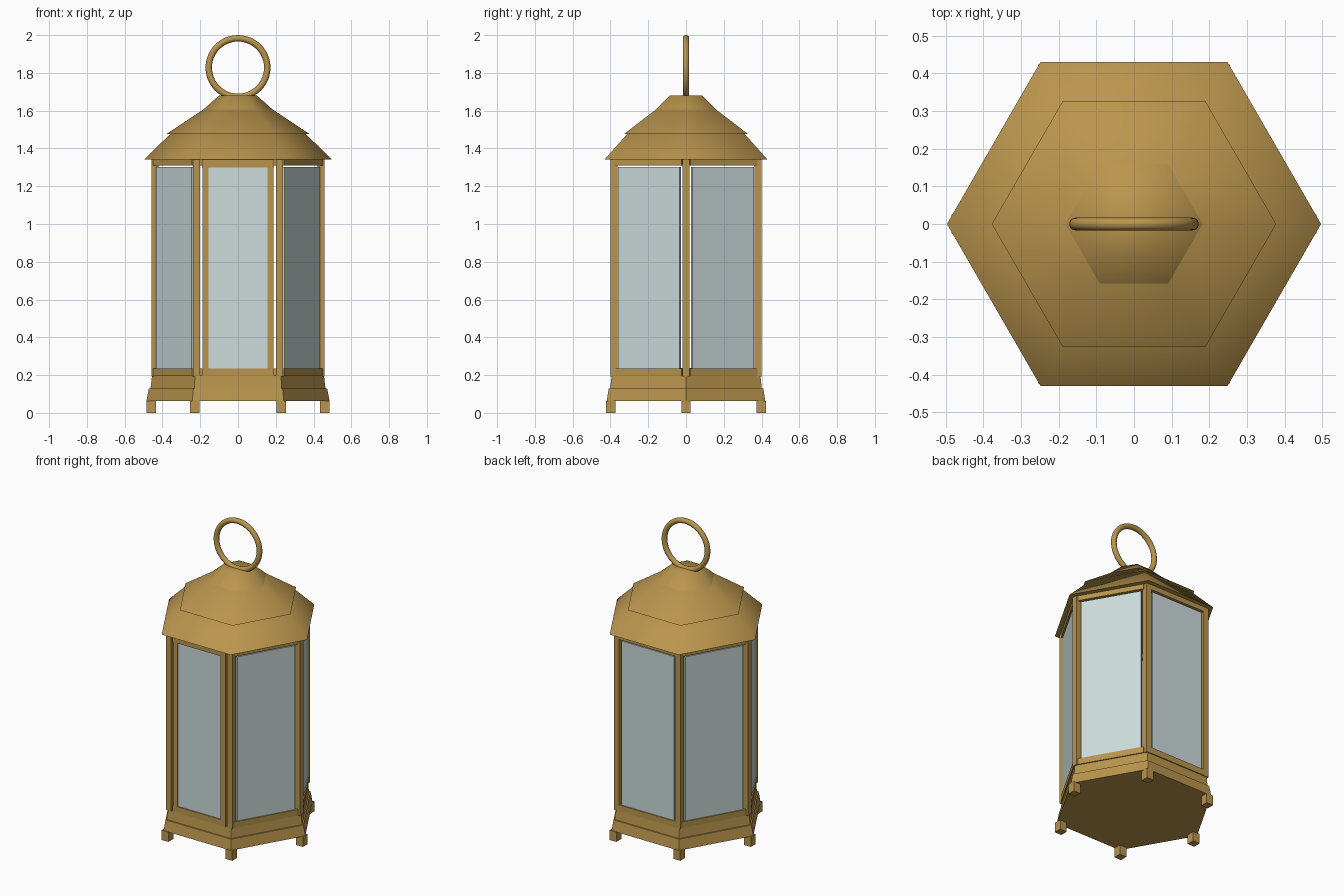
import bpy, bmesh, math
from mathutils import Matrix, Vector

default = bpy.data.objects.get("Cube")
if default:
    bpy.data.objects.remove(default)


def material(name, color, rough, metal):
    m = bpy.data.materials.new(name)
    m.use_nodes = True
    m.diffuse_color = color
    b = m.node_tree.nodes["Principled BSDF"]
    b.inputs["Base Color"].default_value = color
    b.inputs["Roughness"].default_value = rough
    b.inputs["Metallic"].default_value = metal
    return m


brass = material("aged brass", (0.49, 0.30, 0.075, 1), 0.5, 0)
glass = material("pale glass", (0.61, 0.71, 0.71, 1), 0.3, 0)


def finish(name, bm, mat):
    bmesh.ops.recalc_face_normals(bm, faces=bm.faces)
    mesh = bpy.data.meshes.new(name)
    bm.to_mesh(mesh)
    bm.free()
    mesh.materials.append(mat)
    ob = bpy.data.objects.new(name, mesh)
    bpy.context.collection.objects.link(ob)
    return ob


def box(name, size, loc, mat, turn=0.0):
    """Box placed at loc, then turned about the lantern's axis."""
    bm = bmesh.new()
    bmesh.ops.create_cube(bm, size=1)
    bm.transform(Matrix.Rotation(turn, 4, "Z") @ Matrix.Translation(loc)
                 @ Matrix.Diagonal((*size, 1)))
    return finish(name, bm, mat)


def smooth(ob, degrees):
    bpy.ops.object.select_all(action="DESELECT")
    ob.select_set(True)
    bpy.context.view_layer.objects.active = ob
    bpy.ops.object.shade_smooth_by_angle(angle=math.radians(degrees))


def tier(name, r1, z1, r2, z2, sides=6):
    """Closed frustum with corners on the x axis."""
    bm = bmesh.new()
    rings = []
    for r, z in ((r1, z1), (r2, z2)):
        rings.append([bm.verts.new((r * math.cos(math.tau * i / sides),
                                    r * math.sin(math.tau * i / sides), z))
                      for i in range(sides)])
    low, high = rings
    for i in range(sides):
        j = (i + 1) % sides
        bm.faces.new((low[i], low[j], high[j], high[i]))
    bm.faces.new(low[::-1])
    bm.faces.new(high)
    return finish(name, bm, brass)


# Stepped base
tier("base_lower", 0.485, 0.062, 0.472, 0.13)
tier("base_upper", 0.463, 0.13, 0.455, 0.197)

# Three overlapping roof tiers
for name, dims in {"roof_eave": (0.497, 1.342, 0.35, 1.485),
                   "roof_middle": (0.378, 1.477, 0.175, 1.612),
                   "roof_cap": (0.187, 1.603, 0.1, 1.68)}.items():
    smooth(tier(name, *dims), 60)

# Corner posts and feet
for i in range(6):
    a = math.tau * i / 6
    d = Vector((math.cos(a), math.sin(a), 0))
    box(f"post_{i + 1}", (0.038, 0.038, 1.15), d * 0.44 + Vector((0, 0, 0.768)), brass)
    box(f"foot_{i + 1}", (0.05, 0.05, 0.064), d * 0.46 + Vector((0, 0, 0.032)), brass)

# Glazed walls with top and bottom rails; wall 0 is the front door
APOTHEM = 0.386
for i in range(6):
    turn = math.tau * i / 6
    door = i == 0
    half = 0.157 if door else 0.188
    tag = "door" if door else f"wall_{i}"
    box(f"{tag}_glass", (2 * half, 0.016, 1.07), (0, -APOTHEM, 0.767), glass, turn)
    rail = 0.38 if door else 0.41
    top = 1.298 if door else 1.31
    box(f"{tag}_top_rail", (rail, 0.03, 1.345 - top),
        (0, -APOTHEM, (1.345 + top) / 2), brass, turn)
    box(f"{tag}_bottom_rail", (rail, 0.03, 0.04), (0, -APOTHEM, 0.214), brass, turn)
for side, name in ((1, "left"), (-1, "right")):
    box(f"door_stile_{name}", (0.034, 0.03, 1.15), (side * 0.172, -APOTHEM, 0.768), brass)

# Candle dish inside
tier("candle_dish", 0.09, 0.195, 0.09, 0.238, sides=24)

# Carrying ring
bpy.ops.mesh.primitive_torus_add(major_radius=0.155, minor_radius=0.017,
                                 major_segments=48, minor_segments=12,
                                 location=(0, 0, 1.828), rotation=(math.pi / 2, 0, 0))
ring = bpy.context.object
ring.name = "carrying_ring"
ring.data.materials.append(brass)
smooth(ring, 60)
